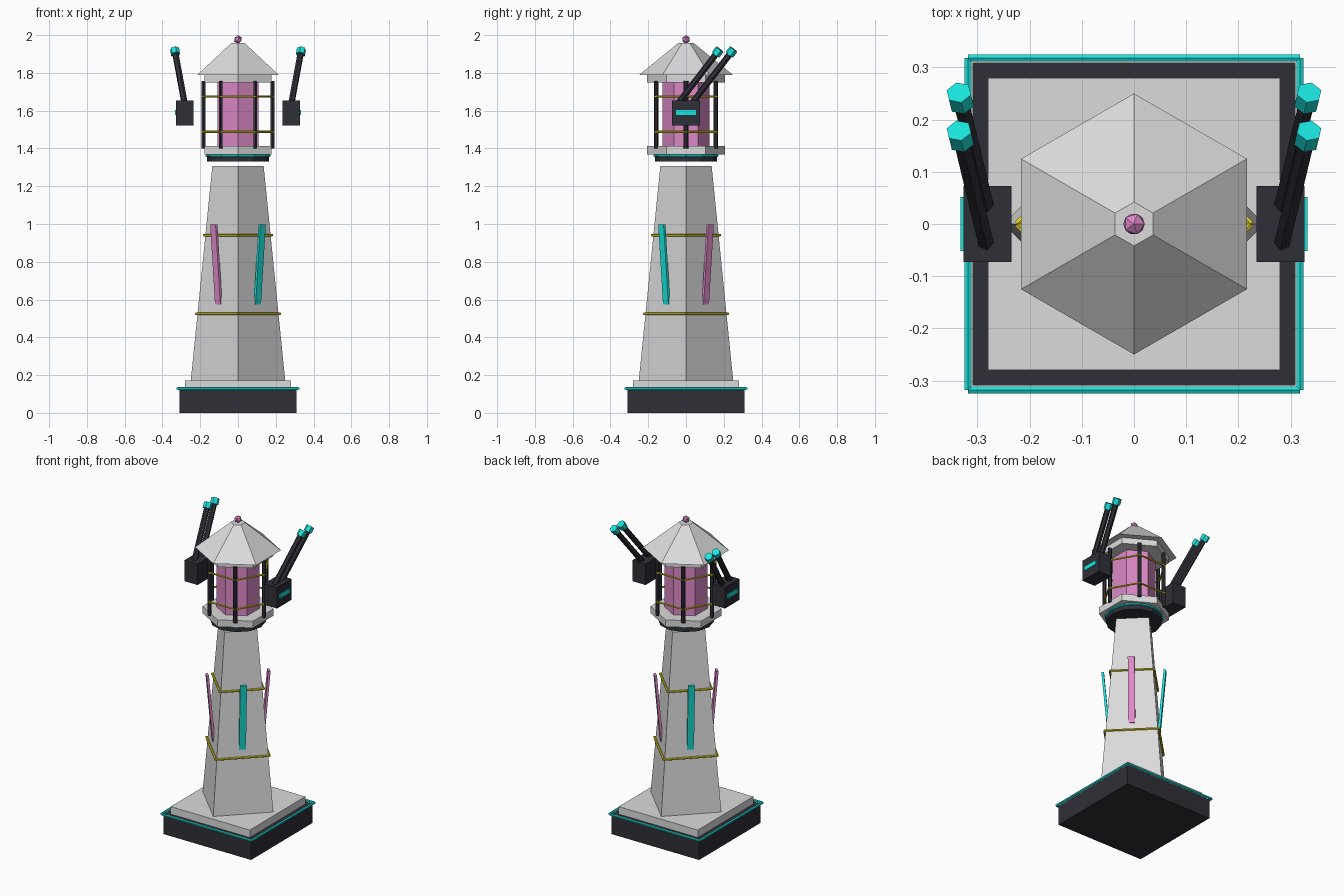
import bpy, bmesh, math
from mathutils import Vector, Matrix

if "Cube" in bpy.data.objects:
    bpy.data.objects.remove(bpy.data.objects["Cube"])


def material(name, rgb):
    m = bpy.data.materials.new(name)
    m.diffuse_color = (*rgb, 1)
    m.use_nodes = True
    m.node_tree.nodes["Principled BSDF"].inputs["Base Color"].default_value = m.diffuse_color
    return m


GREY = material("light_grey", (0.71, 0.71, 0.72))
DARK = material("dark_slate", (0.028, 0.028, 0.038))
CYAN = material("cyan", (0.01, 0.77, 0.72))
PINK = material("pink", (0.72, 0.25, 0.57))
YELLOW = material("yellow", (0.74, 0.64, 0.01))


def finish(bm, name, mat):
    mesh = bpy.data.meshes.new(name)
    bm.to_mesh(mesh)
    bm.free()
    mesh.materials.append(mat)
    ob = bpy.data.objects.new(name, mesh)
    bpy.context.collection.objects.link(ob)
    return ob


def prism(name, mat, n, r1, r2, z0, z1, turn=90):
    """Upright n-sided frustum with its first corner at the given angle."""
    bm = bmesh.new()
    rings = []
    for r, z in ((r1, z0), (r2, z1)):
        angles = [math.radians(turn) + math.tau * i / n for i in range(n)]
        rings.append([bm.verts.new((r * math.cos(a), r * math.sin(a), z)) for a in angles])
    bm.faces.new(rings[0][::-1])
    bm.faces.new(rings[1])
    for i in range(n):
        j = (i + 1) % n
        bm.faces.new((rings[0][i], rings[0][j], rings[1][j], rings[1][i]))
    return finish(bm, name, mat)


def box(name, mat, center, size, rot=Matrix()):
    bm = bmesh.new()
    bmesh.ops.create_cube(bm, size=1, matrix=Matrix.Translation(center) @ rot @ Matrix.Diagonal((*size, 1)))
    return finish(bm, name, mat)


def rods(name, mat, pairs, radius, sides=6):
    """Straight rods between pairs of points, as one object."""
    bm = bmesh.new()
    for a, b in pairs:
        a, b = Vector(a), Vector(b)
        d = b - a
        bmesh.ops.create_cone(bm, cap_ends=True, segments=sides, radius1=radius, radius2=radius, depth=d.length,
                              matrix=Matrix.Translation((a + b) / 2) @ d.to_track_quat('Z', 'Y').to_matrix().to_4x4())
    return finish(bm, name, mat)


def polygon(n, r, z, turn=0):
    return [(r * math.cos(math.radians(turn) + math.tau * i / n),
             r * math.sin(math.radians(turn) + math.tau * i / n), z) for i in range(n)]


def hoop(name, mat, n, r, z, radius, turn=0):
    p = polygon(n, r, z, turn)
    rods(name, mat, [(p[i], p[(i + 1) % n]) for i in range(n)], radius)


# Square base, trim and plinth
box("base", DARK, (0, 0, 0.062), (0.62, 0.62, 0.124))
hoop("base_trim", CYAN, 4, 0.318 * math.sqrt(2), 0.129, 0.008, 45)
box("plinth", GREY, (0, 0, 0.146), (0.56, 0.56, 0.052))

# Four-sided tapering tower with two bands
prism("tower", GREY, 4, 0.25, 0.136, 0.17, 1.306)
hoop("lower_band", YELLOW, 4, 0.224, 0.525, 0.007)
hoop("upper_band", YELLOW, 4, 0.182, 0.941, 0.007)

# One leaning strip on each tower face
for i, mat in enumerate((PINK, CYAN, PINK, CYAN)):
    a = math.radians(45 + 90 * i)
    rot = Matrix.Rotation(a, 4, 'Z') @ Matrix.Rotation(0.085, 4, 'Y')
    box("tower_strip", mat, (0.163 * math.cos(a), 0.163 * math.sin(a), 0.786), (0.014, 0.04, 0.425), rot)

# Floating collar and gallery
prism("collar", DARK, 12, 0.163, 0.163, 1.33, 1.358)
hoop("collar_ring", CYAN, 12, 0.166, 1.362, 0.007)
prism("gallery_floor", GREY, 6, 0.206, 0.206, 1.368, 1.412)

# Lantern, posts and rails
prism("lantern", PINK, 6, 0.125, 0.125, 1.41, 1.755)
rods("lantern_posts", DARK, [(p, (p[0], p[1], 1.757)) for p in polygon(6, 0.183, 1.4)], 0.012)
for z in (1.488, 1.675):
    hoop("lantern_rail", YELLOW, 6, 0.19, z, 0.006)

# Roof and finial
prism("roof_slab", GREY, 6, 0.206, 0.206, 1.75, 1.79)
prism("roof", GREY, 6, 0.25, 0.042, 1.788, 1.957)
bm = bmesh.new()
bmesh.ops.create_icosphere(bm, subdivisions=1, radius=0.023, matrix=Matrix.Translation((0, 0, 1.977)))
finish(bm, "finial", PINK)

# Twin-barrelled turrets on both sides
for s in (-1, 1):
    box("turret", DARK, (s * 0.281, 0, 1.588), (0.092, 0.146, 0.134))
    box("turret_light", CYAN, (s * 0.329, 0, 1.59), (0.008, 0.104, 0.028))
    barrels, tips = [], []
    d = Vector((s * 0.048, 0.2, 0.26))
    for dy in (0, 0.073):
        tip = Vector((s * 0.333, 0.168 + dy, 1.911))
        barrels.append((tip - d * 1.05, tip))
        tips.append((tip - d * 0.055, tip + d * 0.055))
    rods("turret_barrels", DARK, barrels, 0.017)
    rods("barrel_tips", CYAN, tips, 0.025)
